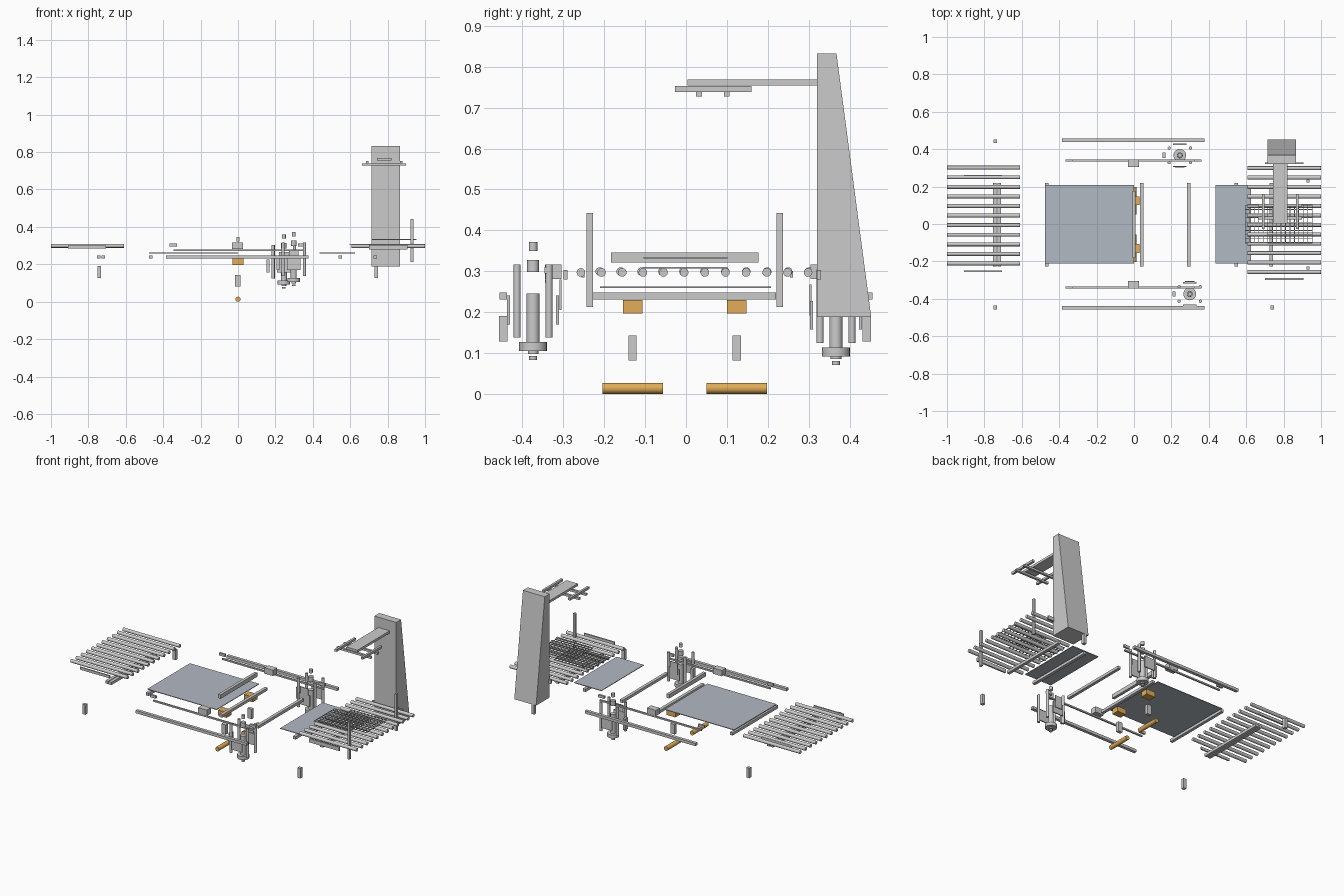
import bpy, bmesh, math
from mathutils import Matrix, Vector

if "Cube" in bpy.data.objects:
    bpy.data.objects.remove(bpy.data.objects["Cube"])


def material(name, rgb):
    m = bpy.data.materials.new(name)
    m.diffuse_color = (*rgb, 1)
    m.use_nodes = True
    m.node_tree.nodes["Principled BSDF"].inputs["Base Color"].default_value = m.diffuse_color
    return m


ORANGE = material("orange_paint", (0.75, 0.42, 0.1))
GLASS = material("blue_grey_sheet", (0.45, 0.49, 0.55))


def finish(name, bm, mat=None, smooth=False):
    me = bpy.data.meshes.new(name)
    bmesh.ops.recalc_face_normals(bm, faces=bm.faces)
    bm.to_mesh(me)
    bm.free()
    ob = bpy.data.objects.new(name, me)
    bpy.context.collection.objects.link(ob)
    if mat:
        me.materials.append(mat)
    if smooth:
        bpy.ops.object.select_all(action='DESELECT')
        ob.select_set(True)
        bpy.context.view_layer.objects.active = ob
        bpy.ops.object.shade_smooth_by_angle()
    return ob


def add_box(bm, x, y, z):
    c = Vector([(a + b) / 2 for a, b in (x, y, z)])
    s = Vector([b - a for a, b in (x, y, z)])
    bmesh.ops.create_cube(bm, size=1, matrix=Matrix.Translation(c) @ Matrix.Diagonal((*s, 1)))


def box(name, x, y, z, mat=None):
    bm = bmesh.new()
    add_box(bm, x, y, z)
    return finish(name, bm, mat)


def around(c, half):
    return (c - half, c + half)


def rod(name, a, b, r, mat=None, sides=16):
    a, b = Vector(a), Vector(b)
    rot = (b - a).to_track_quat('Z', 'Y').to_matrix().to_4x4()
    bm = bmesh.new()
    bmesh.ops.create_cone(bm, cap_ends=True, segments=sides, radius1=r, radius2=r,
                          depth=(b - a).length, matrix=Matrix.Translation((a + b) / 2) @ rot)
    return finish(name, bm, mat, True)


# Roller tables at both ends, rollers running along x
for i in range(11):
    y = -0.211 + i * 0.0512
    rod("infeed_roller", (-1, y, 0.299), (-0.61, y, 0.299), 0.0105)
for i in range(12):
    y = -0.257 + i * 0.0505
    rod("outfeed_roller", (0.607, y, 0.297), (1, y, 0.297), 0.0105)

# Side strips of the roller tables
for y in (-0.252, 0.258):
    box("infeed_side_strip", (-0.91, -0.705), around(y, 0.004), (0.285, 0.301))
for y in (-0.295, 0.325):
    box("outfeed_side_strip", (0.70, 0.907), around(y, 0.005), (0.28, 0.303))

# Short feet
for x in (-0.742, 0.739):
    for y in (-0.447, 0.442):
        box("short_foot", around(x, 0.01), around(y, 0.01), (0.128, 0.19))

# Cross beams
for x in (-0.744, -0.721, -0.466, 0.041, 0.292, 0.547, 0.735):
    box("cross_beam", around(x, 0.0095), (-0.228, 0.22), (0.231, 0.248))
box("upper_cross_bar", around(0.0, 0.009), (-0.183, 0.177), (0.321, 0.346))

# Bed sheets
box("main_sheet", (-0.477, 0.0), (-0.21, 0.208), (0.259, 0.263), GLASS)
box("outfeed_sheet", (0.437, 0.625), (-0.21, 0.208), (0.259, 0.263), GLASS)

# Long side rails, guide rods, end blocks and clamps
for s in (-1, 1):
    box("side_rail", (-0.385, 0.377), around(s * 0.447, 0.0095), (0.231, 0.248))
    y = s * 0.34
    box("guide_rod", (-0.345, 0.355), around(y, 0.005), (0.271, 0.28))
    for x in (-0.345, 0.342):
        box("guide_end_block", around(x, 0.02), around(y, 0.006), (0.294, 0.31))
    box("guide_clamp", around(-0.003, 0.03), around(s * 0.325, 0.02), (0.281, 0.317))

# Upright posts on the outfeed table
for y in (-0.235, 0.229):
    box("upright_post", around(0.93, 0.007), around(y, 0.008), (0.213, 0.443))

# Orange blocks, dark links and lower rollers
for y in (-0.1305, 0.124):
    box("orange_block", around(0.0, 0.03), around(y, 0.0235), (0.197, 0.23), ORANGE)
    box("link_block", around(-0.001, 0.015), around(y, 0.01), (0.082, 0.143))
    rod("orange_roller", (0, y - 0.074, 0.0135), (0, y + 0.074, 0.0135), 0.0135, ORANGE, 24)


# Drive units, one on each side
def drive(cx, cy, dz, inner):
    def up(name, r, z0, z1, dx=0, dy=0):
        rod(name, (cx + dx, cy + dy, z0 + dz), (cx + dx, cy + dy, z1 + dz), r, sides=20)
    up("drive_cap", 0.0105, 0.35, 0.372)
    up("drive_collar", 0.015, 0.298, 0.328)
    up("drive_body", 0.016, 0.127, 0.245)
    up("drive_flange", 0.034, 0.105, 0.127)
    up("drive_hub", 0.013, 0.098, 0.105)
    up("drive_tip", 0.01, 0.083, 0.093)
    for sx in (-1, 1):
        for sy in (-1, 1):
            up("drive_pillar", 0.0085, 0.138, 0.317, sx * 0.057, sy * 0.039)
    for sy in (-1, 1):
        y = cy + sy * 0.06
        box("drive_side_plate", around(cx, 0.036), around(y, 0.0035), (0.17 + dz, 0.24 + dz))
    box("drive_end_plate", around(cx - 0.085, 0.008), around(cy, 0.014), (0.17 + dz, 0.24 + dz))
    box("drive_inner_plate", around(cx, 0.025), around(inner, 0.0025), (0.205 + dz, 0.28 + dz))


drive(0.298, -0.374, 0, -0.307)
drive(0.245, 0.367, -0.013, 0.305)


# Two overlapping wire grids
def grid(name, x0, x1, z):
    bm = bmesh.new()
    w, n, m = 0.0018, 10, 9
    for i in range(n + 1):
        add_box(bm, around(x0 + (x1 - x0) * i / n, w), (-0.104, 0.102), around(z, w))
    for j in range(m + 1):
        add_box(bm, (x0, x1), around(-0.102 + 0.202 * j / m, w), around(z, w))
    finish(name, bm)


grid("lower_wire_grid", 0.595, 0.835, 0.308)
grid("upper_wire_grid", 0.715, 0.953, 0.333)

# Tapered tower
bm = bmesh.new()
profile = [(0.32, 0.833), (0.368, 0.833), (0.453, 0.188), (0.32, 0.188)]
face = bm.faces.new([bm.verts.new((0.715, y, z)) for y, z in profile])
ext = bmesh.ops.extrude_face_region(bm, geom=[face])["geom"]
bmesh.ops.translate(bm, vec=(0.15, 0, 0), verts=[v for v in ext if isinstance(v, bmesh.types.BMVert)])
finish("tower", bm)

# Overhead arm with gripper frame
box("tower_arm", (0.742, 0.82), (0.004, 0.325), (0.754, 0.769))
for x in (0.692, 0.738, 0.825, 0.873):
    if x in (0.692, 0.873):
        box("gripper_long_bar", around(x, 0.007), (-0.027, 0.16), (0.738, 0.753))
for y in (0.032, 0.1):
    box("gripper_cross_bar", (0.662, 0.897), around(y, 0.007), (0.727, 0.74))
